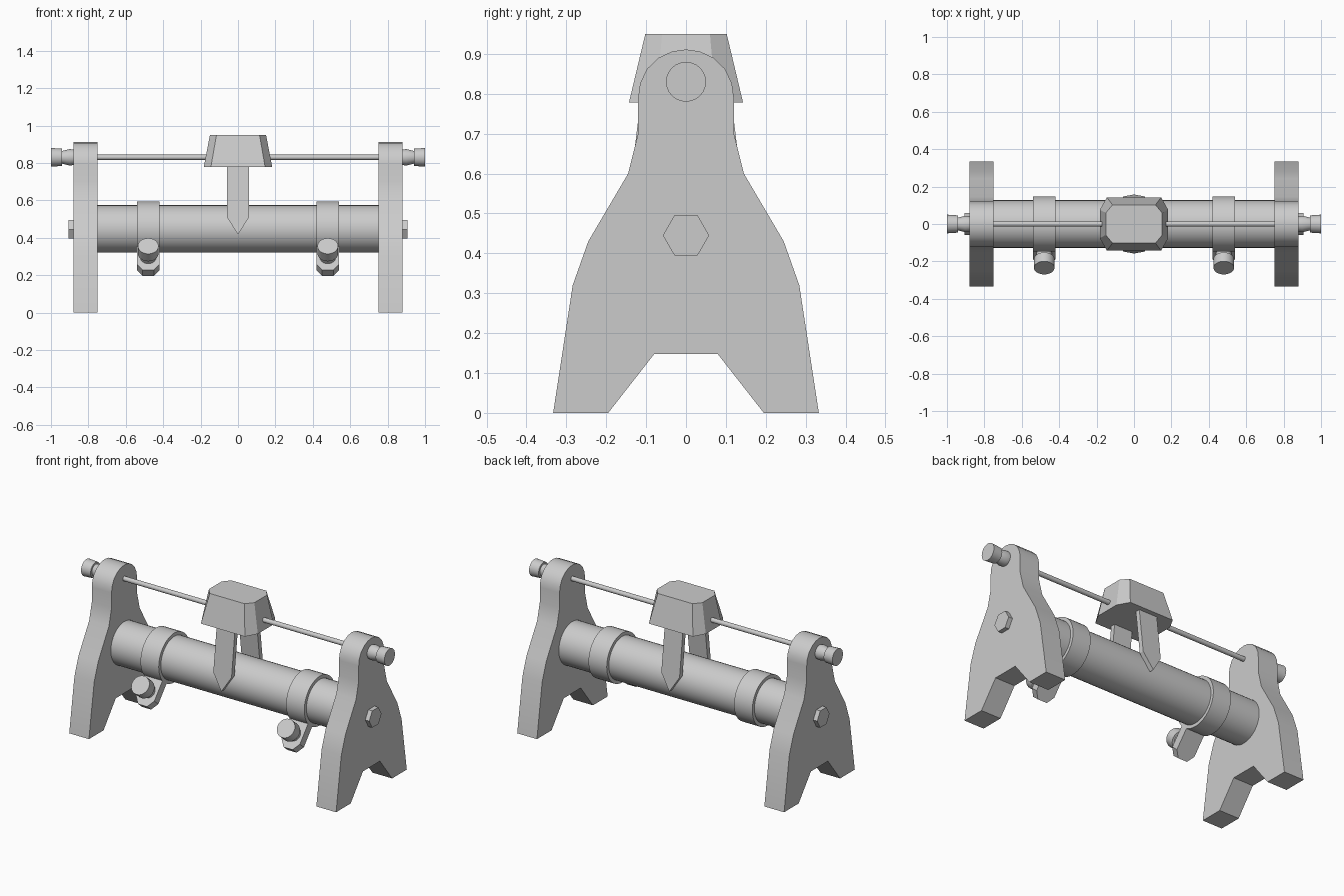
import bpy, bmesh
from math import sin, cos, pi, radians
from mathutils import Vector

if "Cube" in bpy.data.objects:
    bpy.data.objects.remove(bpy.data.objects["Cube"])


def loft(name, rings, smooth=False):
    """Skin a list of equal-length point rings and cap both ends."""
    bm = bmesh.new()
    rows = [[bm.verts.new(p) for p in r] for r in rings]
    for a, b in zip(rows, rows[1:]):
        for i in range(len(a)):
            j = (i + 1) % len(a)
            bm.faces.new((a[i], a[j], b[j], b[i]))
    bm.faces.new(rows[0])
    bm.faces.new(rows[-1])
    bmesh.ops.recalc_face_normals(bm, faces=bm.faces)
    mesh = bpy.data.meshes.new(name)
    bm.to_mesh(mesh)
    bm.free()
    ob = bpy.data.objects.new(name, mesh)
    bpy.context.collection.objects.link(ob)
    if smooth:
        bpy.ops.object.select_all(action='DESELECT')
        ob.select_set(True)
        bpy.context.view_layer.objects.active = ob
        bpy.ops.object.shade_smooth_by_angle(angle=radians(35))
    return ob


def turned(name, base, axis, profile, n=32, smooth=True):
    """Turn (distance, radius) pairs around an axis."""
    base, w = Vector(base), Vector(axis).normalized()
    u = Vector((0, 1, 0)) if abs(w.x) > 0.9 else Vector((1, 0, 0))
    v = w.cross(u)
    return loft(name, [[base + w * d + u * (r * cos(2 * pi * i / n)) + v * (r * sin(2 * pi * i / n))
                        for i in range(n)] for d, r in profile], smooth)


TUBE_Z, ROD_Z = 0.447, 0.83

# End plate outline (right half from the notch up to the rounded top)
half = [(0.08, 0.147), (0.195, 0), (0.333, 0), (0.284, 0.32), (0.245, 0.43),
        (0.145, 0.60), (0.12, 0.70), (0.12, 0.79), (0.115, 0.826), (0.098, 0.862),
        (0.069, 0.89), (0.035, 0.906)]
outline = half + [(0, 0.911)] + [(-y, z) for y, z in reversed(half)]

for s, side in ((-1, "left"), (1, "right")):
    loft(f"{side}_end_plate", [[(s * x, y, z) for y, z in outline] for x in (0.75, 0.88)], True)
    # Hexagonal bolt head on the outer face
    turned(f"{side}_hex_bolt", (s * 0.87, 0, 0.445), (s, 0, 0), [(0, 0.058), (0.036, 0.058)], 6, False)
    # Rod end knob
    turned(f"{side}_rod_knob", (s * 0.87, 0, ROD_Z), (s, 0, 0),
           [(0, 0.04), (0.03, 0.044), (0.07, 0.034), (0.07, 0.046), (0.13, 0.05)], 24)

# Main tube and upper rod
turned("main_tube", (-0.76, 0, TUBE_Z), (1, 0, 0), [(0, 0.127), (1.52, 0.127)], 40)
turned("upper_rod", (-0.88, 0, ROD_Z), (1, 0, 0), [(0, 0.014), (1.76, 0.014)], 16)

# Clamps: ring, chamfered lug pointing down and forward, thumb screw through the lug
lug_dir = Vector((0, -0.64, -0.77)).normalized()
screw_dir = Vector((0, -0.77, 0.64)).normalized()
lug = [(-0.06, 0.13), (0.06, 0.13), (0.06, 0.265), (0.03, 0.305), (-0.03, 0.305), (-0.06, 0.265)]
for s, side in ((-1, "left"), (1, "right")):
    c = Vector((s * 0.48, 0, TUBE_Z))
    turned(f"{side}_clamp_ring", c - Vector((0.06, 0, 0)), (1, 0, 0),
           [(0, 0.125), (0, 0.136), (0, 0.147), (0.12, 0.147), (0.12, 0.125)], 40)
    loft(f"{side}_clamp_lug", [[c + Vector((x, 0, 0)) + lug_dir * d + screw_dir * t for x, d in lug]
                               for t in (-0.025, 0.025)])
    turned(f"{side}_thumb_screw", c + lug_dir * 0.22, screw_dir,
           [(0.02, 0.042), (0.06, 0.042), (0.06, 0.055), (0.122, 0.055)], 24)


# Central slider head: tapered block with cut corners
def octagon(x1, y1, x2, y2, z):
    q = [(x2, -y2), (x2, y2), (x1, y1), (-x1, y1), (-x2, y2), (-x2, -y2), (-x1, -y1), (x1, -y1)]
    return [(x, y, z) for x, y in q]


loft("slider_head", [octagon(0.145, 0.143, 0.183, 0.075, 0.778), octagon(0.115, 0.102, 0.15, 0.06, 0.95)])

# Pointed fingers splayed around the tube
finger = [(-0.06, 0.80), (0.06, 0.80), (0.06, 0.512), (0, 0.417), (-0.06, 0.512)]
for s, side in ((-1, "front"), (1, "back")):
    loft(f"{side}_finger", [[(x, s * (0.158 - 0.12 * (z - 0.417) - t), z) for x, z in finger]
                            for t in (0, 0.028)])
